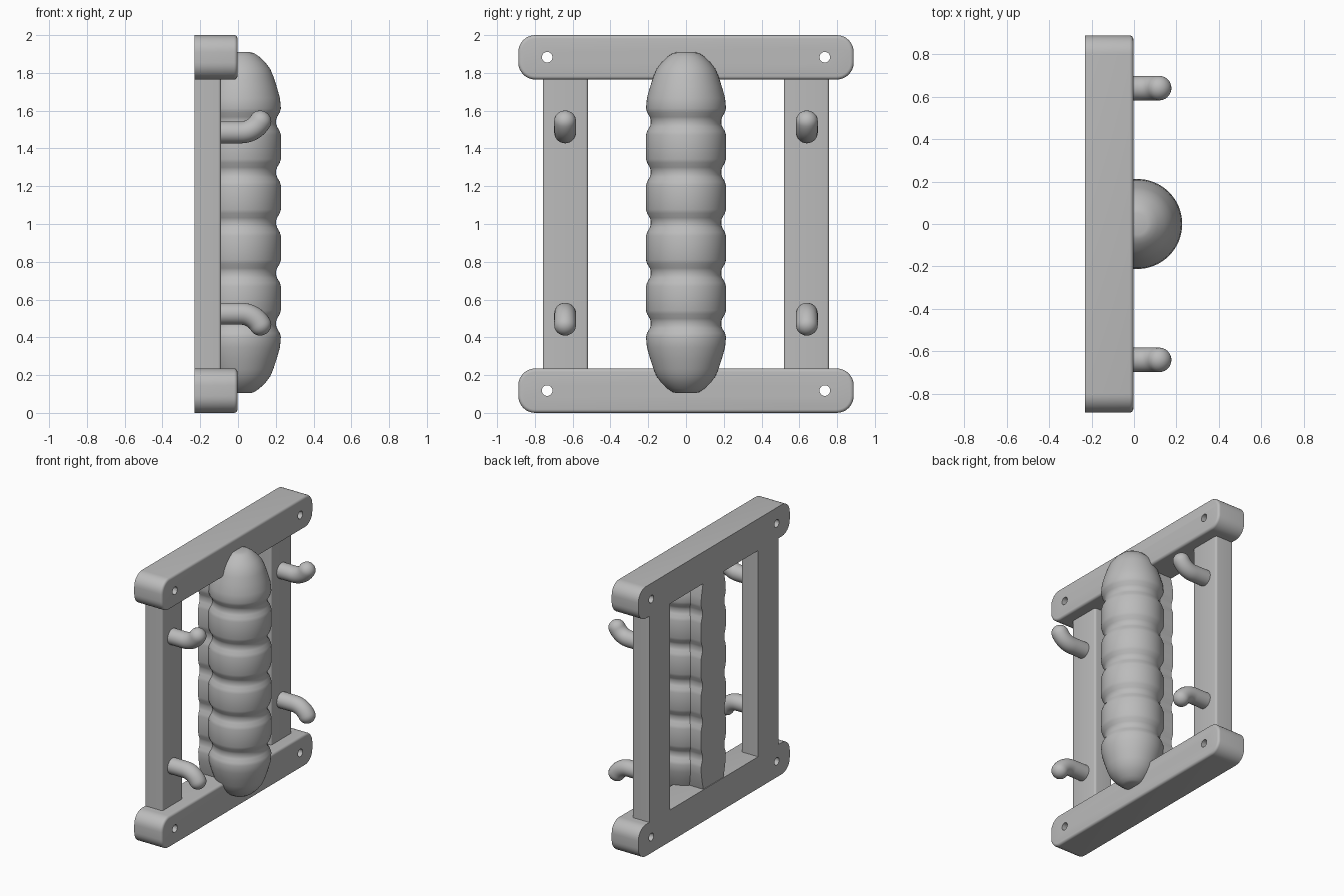
import bpy, bmesh, math
from mathutils import Vector

cube = bpy.data.objects.get("Cube")
if cube:
    bpy.data.objects.remove(cube)

grey = bpy.data.materials.new("plain grey")
grey.use_nodes = True
colour = (0.5, 0.5, 0.5, 1)
grey.diffuse_color = colour
grey.node_tree.nodes["Principled BSDF"].inputs["Base Color"].default_value = colour

BACK = -0.23      # rear plane of the frame
MID = 1.0         # mirror height of the frame


def finish(name, bm, angle=35):
    bmesh.ops.recalc_face_normals(bm, faces=bm.faces)
    mesh = bpy.data.meshes.new(name)
    bm.to_mesh(mesh)
    bm.free()
    mesh.materials.append(grey)
    obj = bpy.data.objects.new(name, mesh)
    bpy.context.collection.objects.link(obj)
    bpy.ops.object.select_all(action="DESELECT")
    obj.select_set(True)
    bpy.context.view_layer.objects.active = obj
    bpy.ops.object.shade_smooth_by_angle(angle=math.radians(angle))
    return obj


def loft(name, rings, angle=35):
    """Skin a list of closed rings and cap both ends."""
    bm = bmesh.new()
    loops = [[bm.verts.new(p) for p in ring] for ring in rings]
    n = len(loops[0])
    for a, b in zip(loops, loops[1:]):
        for i in range(n):
            j = (i + 1) % n
            bm.faces.new((a[i], a[j], b[j], b[i]))
    bm.faces.new(loops[0][::-1])
    bm.faces.new(loops[-1])
    return finish(name, bm, angle)


def block(x, y, z):
    """Box between (low, high) limits on each axis."""
    bm = bmesh.new()
    bmesh.ops.create_cube(bm, size=1)
    for v in bm.verts:
        v.co = [lim[0] if c < 0 else lim[1] for c, lim in zip(v.co, (x, y, z))]
    return bm


# Crossbars: rounded ends, softened front rim, two drilled holes
def crossbar(name, low):
    bm = block((BACK, -0.003), (-0.888, 0.888), (low, low + 0.235))
    ends = [e for e in bm.edges if abs(e.verts[0].co.x - e.verts[1].co.x) > 0.1]
    bmesh.ops.bevel(bm, geom=ends, offset=0.09, segments=8, profile=0.5, affect="EDGES")
    rim = [e for e in bm.edges if all(v.co.x > -0.01 for v in e.verts)]
    bmesh.ops.bevel(bm, geom=rim, offset=0.018, segments=4, profile=0.5, affect="EDGES")
    bar = finish(name, bm)
    for side in (-1, 1):
        bpy.ops.mesh.primitive_cylinder_add(
            vertices=32, radius=0.028, depth=1, rotation=(0, math.pi / 2, 0),
            location=(-0.1, side * 0.735, low + 0.118))
        cutter = bpy.context.object
        cutter.hide_render = True
        cut = bar.modifiers.new("hole", "BOOLEAN")
        cut.operation, cut.solver, cut.object = "DIFFERENCE", "EXACT", cutter
        bpy.context.view_layer.objects.active = bar
        bpy.ops.object.modifier_apply(modifier=cut.name)
        bpy.data.objects.remove(cutter)


crossbar("bottom_crossbar", 0)
crossbar("top_crossbar", 1.765)


# Posts: plain uprights with softened front edges
def post(name, side):
    y = sorted((side * 0.518, side * 0.758))
    bm = block((BACK, -0.09), y, (0.235, 1.765))
    front = [e for e in bm.edges if all(v.co.x > -0.1 for v in e.verts)
             and abs(e.verts[0].co.z - e.verts[1].co.z) > 1]
    bmesh.ops.bevel(bm, geom=front, offset=0.015, segments=4, profile=0.5, affect="EDGES")
    finish(name, bm)


# Hooks: bent tubes with a rounded tip
def hook(name, side, up):
    r, bend, start = 0.058, 0.12, 0.015
    stations = [(Vector((-0.12, 0, 0)), 0, r)]
    for i in range(11):
        a = math.radians(60) * i / 10
        stations.append((Vector((start + bend * math.sin(a), 0, bend * (1 - math.cos(a)))), a, r))
    tip, a, _ = stations[-1]
    ahead = Vector((math.cos(a), 0, math.sin(a)))
    for i in range(1, 7):
        t = math.radians(14) * i
        stations.append((tip + ahead * 0.055 * math.sin(t), a, r * math.cos(t)))
    rings = []
    for p, a, rad in stations:
        ring = []
        for k in range(28):
            t = math.tau * k / 28
            q = p + Vector((-math.sin(a) * math.sin(t), math.cos(t), math.cos(a) * math.sin(t))) * rad
            ring.append((q.x, side * 0.64 + q.y, 1.005 + up * (0.48 + q.z)))
        rings.append(ring)
    loft(name, rings, 40)


for side, label in ((-1, "right"), (1, "left")):
    post(label + "_post", side)
    for up, level in ((-1, "lower"), (1, "upper")):
        hook(f"{level}_{label}_hook", side, up)

# Ribbed body: round front, flat-backed rib behind, grooves at even steps
R, NECK, STEP, CENTRE = 0.212, 0.187, 0.267, 1.007
profile = [(0, NECK), (0.012, NECK), (0.026, 0.192), (0.05, 0.206), (0.07, R)]
half = []
for g in range(3):
    base = g * STEP
    if g:
        half += [(base - d, r) for d, r in profile[:0:-1]]
    half += [(base + d, r) for d, r in profile]
half += [(0.66, 0.207), (0.72, 0.19), (0.775, 0.172), (0.815, 0.155),
         (0.85, 0.128), (0.88, 0.096), (0.897, 0.07), (0.903, 0.05)]
outline = [(-d, r) for d, r in half[:0:-1]] + half
RIB = 0.145
sweep = math.pi - math.asin(RIB / R)
rings = []
for d, r in outline:
    z, f = CENTRE + d, r / R
    ring = [(0.015 + r * math.cos(t), r * math.sin(t), z)
            for t in (sweep * (k / 24 - 1) for k in range(49))]
    ring += [(-0.225, RIB * f, z), (-0.225, -RIB * f, z)]
    rings.append(ring)
loft("ribbed_body", rings, 40)
